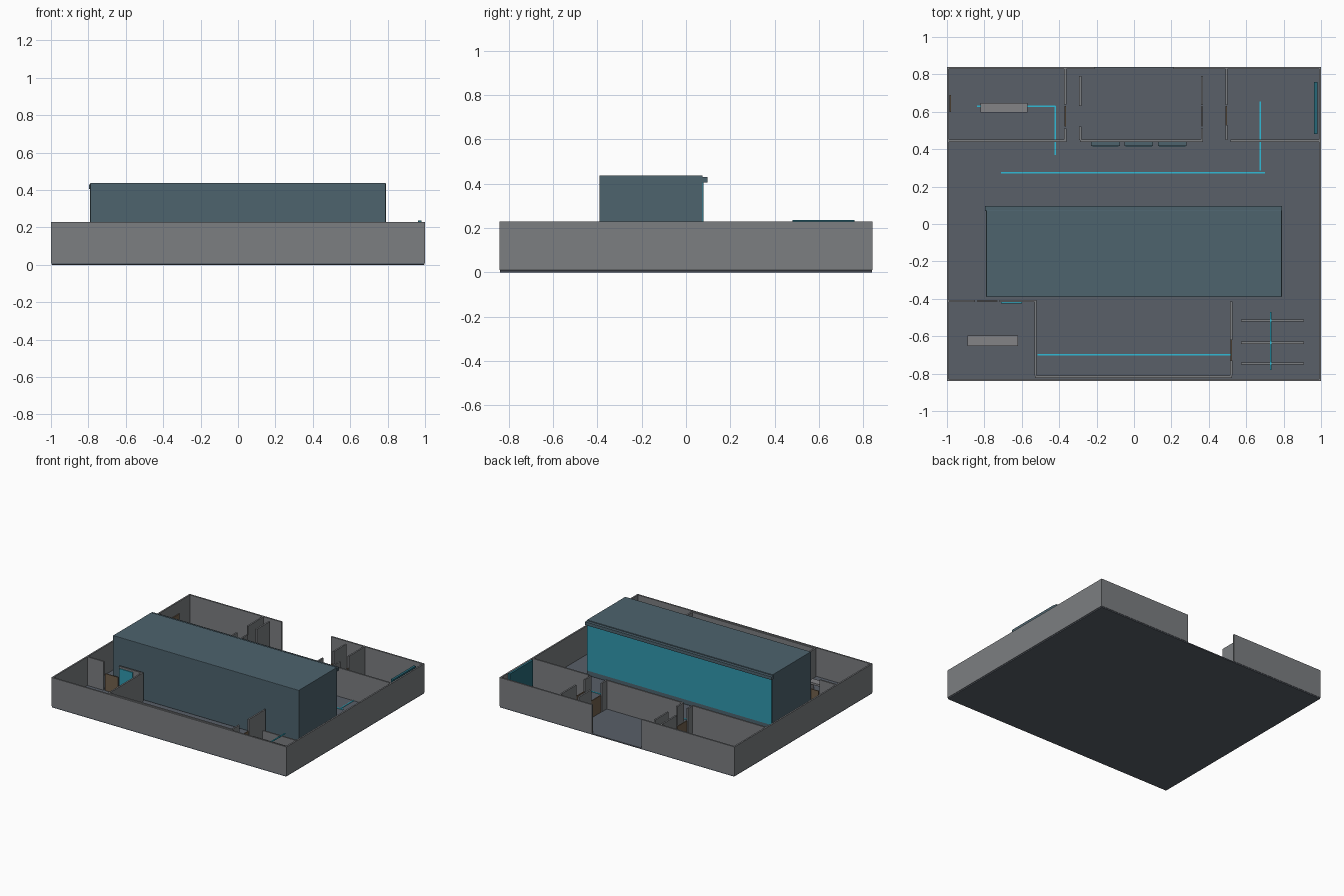
import bpy
import bmesh


def material(name, r, g, b):
    m = bpy.data.materials.new(name)
    m.diffuse_color = (r, g, b, 1)
    return m


WALL = material("wall_grey", 0.20, 0.21, 0.22)
FLOOR = material("floor_slate", 0.10, 0.115, 0.14)
STEEL = material("dark_teal", 0.075, 0.125, 0.155)
CYAN = material("screen_cyan", 0.03, 0.32, 0.43)
STRIP = material("strip_cyan", 0.03, 0.50, 0.68)
GLASS = material("panel_teal", 0.02, 0.14, 0.19)
WOOD = material("door_brown", 0.17, 0.12, 0.075)
DESK = material("desk_grey", 0.23, 0.23, 0.24)

BASE = 0.01   # floor top
TOP = 0.23    # wall top


def box(name, x, y, z, mat, bevel=0.0):
    """Box from (min, max) ranges along each axis."""
    bm = bmesh.new()
    bmesh.ops.create_cube(bm, size=1)
    for v in bm.verts:
        for i, (lo, hi) in enumerate((x, y, z)):
            v.co[i] = lo if v.co[i] < 0 else hi
    me = bpy.data.meshes.new(name)
    bm.to_mesh(me)
    bm.free()
    me.materials.append(mat)
    ob = bpy.data.objects.new(name, me)
    bpy.context.collection.objects.link(ob)
    if bevel:
        mod = ob.modifiers.new("edge", "BEVEL")
        mod.width = bevel
        mod.segments = 2
    return ob


def run_x(name, y, x0, x1, mat=WALL, t=0.012, z0=BASE, z1=TOP):
    return box(name, (x0, x1), (y - t / 2, y + t / 2), (z0, z1), mat)


def run_y(name, x, y0, y1, mat=WALL, t=0.012, z0=BASE, z1=TOP):
    return box(name, (x - t / 2, x + t / 2), (y0, y1), (z0, z1), mat)


# floor slab
box("floor_slab", (-0.997, 0.997), (-0.839, 0.839), (0, BASE), FLOOR, 0.002)

# outer walls, with the wide opening at the back
run_x("outer_wall_front", -0.834, -1, 1)
run_x("outer_wall_back_left", 0.834, -1, -0.21)
run_x("outer_wall_back_right", 0.834, 0.21, 1)
for side, x in (("left", -0.994), ("right", 0.994)):
    run_y("outer_wall_" + side, x, -0.828, 0.828)

# partitions along x: (y, x0, x1)
for y, x0, x1 in ((0.445, -0.988, -0.36), (0.445, -0.29, 0.37),
                  (0.445, 0.515, 0.988), (-0.412, -0.988, -0.85),
                  (-0.412, -0.72, -0.52), (-0.817, -0.53, 0.525)):
    run_x("partition_x", y, x0, x1)

# partitions along y: (x, y0, y1), leaving doorways
for x, y0, y1 in ((-0.367, 0.45, 0.51), (-0.367, 0.64, 0.828),
                  (-0.287, 0.45, 0.52), (-0.287, 0.63, 0.79),
                  (0.364, 0.45, 0.51), (0.364, 0.635, 0.79),
                  (0.494, 0.45, 0.53), (0.494, 0.635, 0.828),
                  (-0.526, -0.81, -0.418), (0.52, -0.62, -0.415),
                  (0.52, -0.81, -0.73)):
    run_y("partition_y", x, y0, y1)

# door leaves
for x, y0, y1 in ((-0.367, 0.52, 0.63), (0.364, 0.52, 0.63),
                  (0.494, 0.53, 0.63), (-0.983, 0.60, 0.69),
                  (0.52, -0.73, -0.62)):
    run_y("door_leaf", x, y0, y1, WOOD, 0.007, z1=0.14)
run_x("door_leaf", -0.412, -0.84, -0.73, WOOD, 0.007, z1=0.14)

# central volume with its glowing face and lintel
box("stage_block", (-0.79, 0.79), (-0.39, 0.075), (BASE, 0.437), STEEL, 0.003)
box("stage_screen", (-0.785, 0.785), (0.07, 0.08), (0.05, 0.405), CYAN)
box("stage_lintel", (-0.796, 0.792), (0.07, 0.097), (0.405, 0.43), STEEL, 0.002)

# wall displays facing the stage
for x in (-0.153, 0.025, 0.205):
    box("display_case", (x - 0.077, x + 0.077), (0.418, 0.439), (0.05, 0.17), STEEL)
    box("display_glow", (x - 0.070, x + 0.070), (0.415, 0.418), (0.06, 0.16), CYAN)

# large side panel and office screen
run_y("side_panel", 0.972, 0.48, 0.76, GLASS, 0.018, 0.04, 0.236)
run_x("office_screen", -0.421, -0.71, -0.60, CYAN, 0.006, 0.08, 0.215)


# desks with end supports
def desk(x0, x1, y0, y1):
    box("desk_top", (x0, x1), (y0, y1), (0.07, 0.085), DESK)
    for a in (x0 + 0.005, x1 - 0.017):
        box("desk_leg", (a, a + 0.012), (y0 + 0.005, y1 - 0.005), (BASE, 0.07), DESK)


desk(-0.82, -0.57, 0.595, 0.648)
desk(-0.89, -0.62, -0.652, -0.595)

# storage racks
for y in (-0.515, -0.635, -0.745):
    run_x("storage_rack", y, 0.572, 0.91, WALL, 0.011, z1=0.12)

# floor light strips
for y, x0, x1 in ((-0.70, -0.515, 0.515), (0.275, -0.71, 0.70), (0.63, -0.84, -0.42)):
    run_x("floor_strip", y, x0, x1, STRIP, 0.008, BASE, 0.014)
for x, y0, y1 in ((0.675, 0.285, 0.655), (-0.422, 0.37, 0.63)):
    run_y("floor_strip", x, y0, y1, STRIP, 0.008, BASE, 0.014)
run_y("rack_strip", 0.73, -0.78, -0.47, STRIP, 0.008, 0.118, 0.124)
